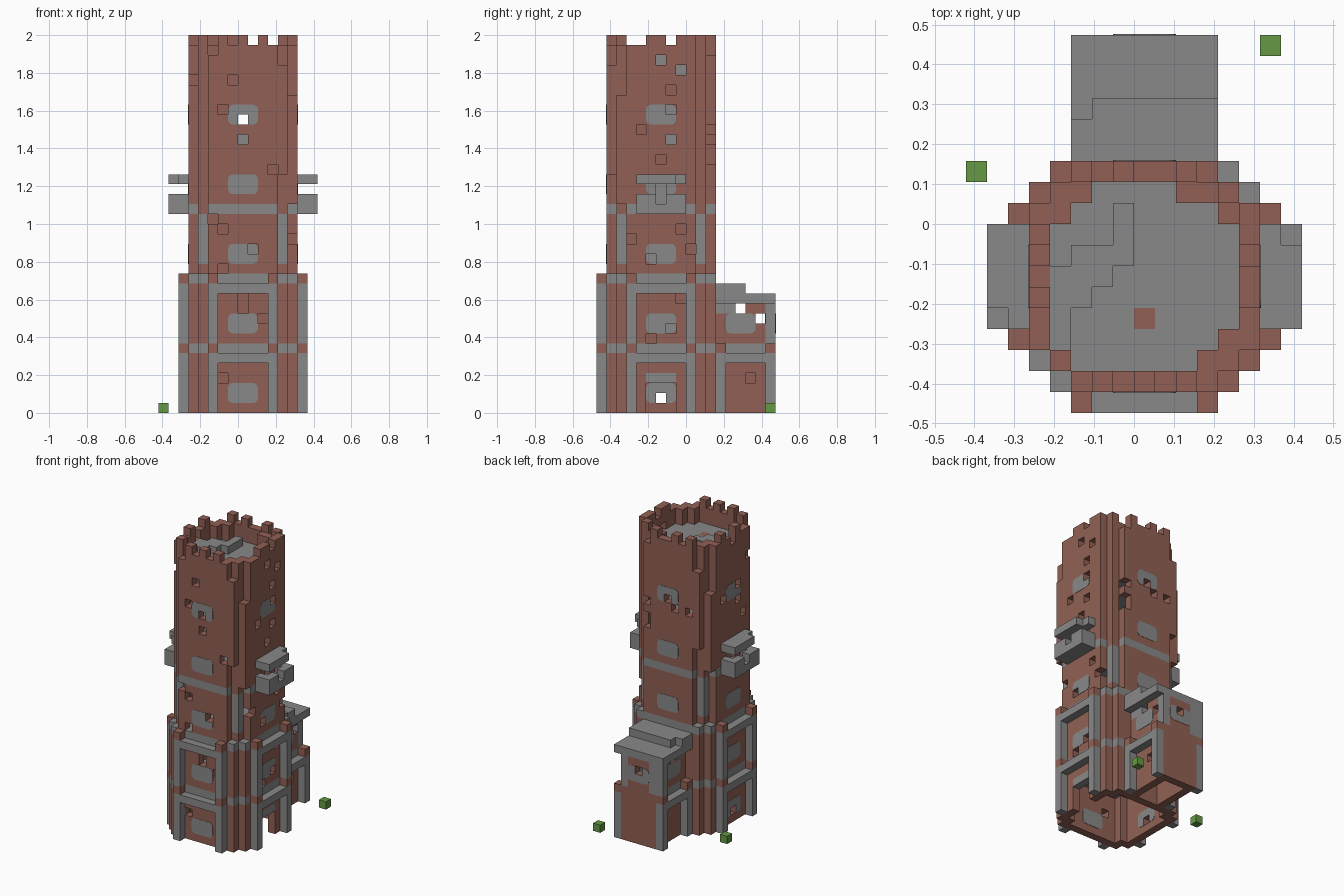
import bpy, bmesh, math, random
from mathutils import Vector

if "Cube" in bpy.data.objects:
    bpy.data.objects.remove(bpy.data.objects["Cube"])
random.seed(4)
V = 2 / 38                      # edge of one building block
GRID = {}                       # (u, w, k) -> (part name, material index)
SIGNS = (-1, 1)


def material(name, colour):
    m = bpy.data.materials.new(name)
    m.use_nodes = True
    m.diffuse_color = (*colour, 1)
    m.node_tree.nodes["Principled BSDF"].inputs["Base Color"].default_value = (*colour, 1)
    return m


BRICK, STONE, LEAF = range(3)
MATS = [material("brick red", (.285, .118, .09)),
        material("stone grey", (.25, .25, .25)),
        material("leaf green", (.128, .315, .056))]


def put(part, mat, us, ws, ks):
    for u in us:
        for w in ws:
            for k in ks:
                GRID[u, w, k] = (part, mat)


def span(a, b):
    return range(a, b + 1)


def on_side(q, s, d):
    """Block s along side q (front, right, back, left) at distance d from the axis."""
    return [(s, -d), (d, s), (s, d), (-d, s)][q]


def put_side(part, mat, q, ss, d, ks):
    for s in ss:
        u, w = on_side(q, s, d)
        put(part, mat, [u], [w], ks)


def origin(u, w, k):
    return Vector(((u + .5) * V, (w - 2.5) * V, (k + .5) * V))


# Floors inside the shaft and the flat roof
for k in (6, 13, 20, 27):
    put("inner_floors", STONE, span(-4, 4), span(-4, 4), [k])
put("roof", STONE, span(-4, 4), span(-4, 4), [34])
put("roof", BRICK, [0], [-2], [34])
ridge = {3: (-1, -1), 2: (-1, -1), 1: (-3, -1), 0: (-4, -2), -1: (-4, -3), -2: (-4, -4), -3: (-4, -4)}
for w, (a, b) in ridge.items():
    put("roof_ridge", STONE, span(a, b), [w], [35])

# Shaft walls with grey string courses
for q in range(4):
    put_side("walls", BRICK, q, span(-3, 3), 5, range(36))
    for k in (6, 13, 20):
        put_side("walls", STONE, q, span(-3, 3), 5, [k])

# Corner columns, with ragged buttresses
for a in SIGNS:
    for b in SIGNS:
        put("corner_columns", BRICK, [4 * a], [4 * b], range(36))
        put("corner_columns", STONE, [4 * a], [4 * b], range(15, 20))
        for u, w in ((4 * a, 5 * b), (5 * a, 4 * b)):
            put("corner_buttresses", BRICK, [u], [w], range(random.choice((13, 14, 14))))
            put("corner_buttresses", STONE, [u], [w], (6, 13))
            if a * b < 0:
                put("upper_buttresses", BRICK, [u], [w],
                    range(random.randint(21, 25), random.randint(31, 35)))

# Post and beam frames around the two lower storeys
for q in (0, 1, 3):
    for s in (-3, 3):
        put_side("frame_posts", STONE, q, [s], 6, range(14))
        put_side("frame_posts", BRICK, q, [s], 6, (6, 13))
    put_side("frame_beams", STONE, q, span(-2, 2), 6, (5, 12))
put_side("door_lintel", STONE, 1, span(-1, 1), 5, [3])

# Battlements: one height per block along each side
crown = ["0212121", "1122122", "2121120", "1120121"]
for q, heights in enumerate(crown):
    for s, h in zip(span(-3, 3), heights):
        put_side("battlements", BRICK, q, [s], 5, range(36, 36 + int(h)))
for a in SIGNS:
    for b in SIGNS:
        put("battlements", BRICK, [4 * a], [4 * b], range(36, 38 if a * b > 0 else 37))
for u, w in ((-3, 4), (2, 4), (3, 4), (-4, 3), (4, 3), (3, -4), (4, -3)):
    put("inner_parapet", BRICK, [u], [w], range(35, 37))

# Balconies on both flanks, each with a canopy and a stone-backed doorway
for a in SIGNS:
    put("balconies", STONE, [6 * a, 7 * a], span(-2, 2), [20])
    put("balconies", STONE, [7 * a], span(-2, 2), [21])
    put("balconies", STONE, [6 * a], (-2, 2), [21])
    put("balcony_canopies", STONE, [6 * a, 7 * a], span(-2, 2), [23])
    put("balcony_doors", STONE, [4 * a], [0], (21, 22))
    for cell in ((7 * a, 2 * a, 23), (7 * a, 0, 21), (5 * a, 0, 21), (5 * a, 0, 22)):
        GRID.pop(cell)

# Rear annex: framed lower storey, recessed upper storey, stepped slab roof
put("annex_floor", STONE, span(-2, 2), span(6, 10), [6])
for a in SIGNS:
    put("annex_walls", BRICK, [2 * a], span(6, 11), range(11))
    put("annex_walls", STONE, [2 * a], span(6, 11), [6])
    put("annex_walls", STONE, [2 * a], [6, 7], [10])
    put("annex_frame", STONE, [3 * a], span(6, 11), [5])
    for w in (6, 11):
        put("annex_frame", STONE, [3 * a], [w], range(6))
        put("annex_frame", BRICK, [3 * a], [w], [6])
put("annex_walls", BRICK, span(-2, 2), [11], range(11))
put("annex_walls", STONE, (-2, 2), [11], range(7, 11))
put("annex_frame", STONE, [-3], [11], range(7, 11))
put("annex_roof", STONE, span(-3, 3), span(6, 11), [11])
put("annex_roof", STONE, span(-3, 3), span(6, 8), [12])
GRID.pop((-3, 8, 12))

# Shrubs
put("shrub_left", LEAF, [-8], [5], [0])
put("shrub_right", LEAF, [6], [11], [0])

# Doorway in the right wall and missing blocks in all walls
holes = {
    0: [(-2, 3), (2, 9), (0, 10), (0, 11), (-2, 14), (1, 16), (-2, 18), (-3, 19), (0, 27),
        (-2, 30), (-1, 33), (0, 29), (3, 24)],
    1: [(0, 25), (0, 35), (-2, 28), (2, 34), (2, 18), (2, 11), (1, 27), (1, 32),
        (1, 30), (1, 8), (3, 16), (-1, 7), (-1, 15), (-3, 17)],
    2: [(0, 29)],
    3: [(0, 1)],
}
holes[1] += [(s, k) for s in span(-1, 1) for k in range(3)]
for q in (2, 3):
    while len(holes[q]) < 6:
        h = (random.randint(-3, 3), random.randint(24, 33))
        if h not in holes[q - 2] and h[1] != 27:
            holes[q].append(h)
for q, side_holes in holes.items():
    for s, k in side_holes:
        GRID.pop((*on_side(q, s, 5), k), None)
for a in SIGNS:
    for w, k in ((8, 10), (10, 9)):
        GRID.pop((2 * a, w, k))
GRID.pop((2, 9, 3))
GRID.pop((0, 11, 9))

# Turn the blocks into one mesh per part, keeping only exposed faces
AXES = [Vector(d) for d in ((1, 0, 0), (0, 1, 0), (0, 0, 1))]


def finish(name, bm):
    bmesh.ops.remove_doubles(bm, verts=bm.verts, dist=1e-5)
    mesh = bpy.data.meshes.new(name)
    bm.to_mesh(mesh)
    bm.free()
    for m in MATS:
        mesh.materials.append(m)
    bpy.context.collection.objects.link(bpy.data.objects.new(name, mesh))


parts = {}
for cell, (part, mat) in GRID.items():
    if part not in parts:
        parts[part] = bmesh.new()
    bm = parts[part]
    centre = origin(*cell)
    for i in range(3):
        for sign in SIGNS:
            n = AXES[i] * sign
            if tuple(int(c + d) for c, d in zip(cell, n)) in GRID:
                continue
            e = AXES[(i + 1) % 3]
            f = n.cross(e)
            ring = [centre + (n + e * p + f * r) * V / 2
                    for p, r in ((-1, -1), (1, -1), (1, 1), (-1, 1))]
            bm.faces.new([bm.verts.new(c) for c in ring]).material_index = mat
for part, bm in parts.items():
    finish(part, bm)


def panel_outline(a, top):
    """Outline of one block of a window panel, rounded at the panel's outer corner."""
    r, points = V / 2, []
    for x, z in ((-1, -1), (1, -1), (1, 1), (-1, 1)):
        if (x, z) == (a, top):
            start = math.atan2(z, x) - math.pi / 4
            points += [(r * math.cos(start + t * math.pi / 8), r * math.sin(start + t * math.pi / 8))
                       for t in range(5)]
        else:
            points.append((x * r, z * r))
    return points


# Window panels: thin rounded stone plates on both wall faces, open where a block is missing
def window(name, q, k0, d=5, mid=0):
    along = Vector((*on_side(q, 1, 0), 0))
    bm = bmesh.new()
    for a, b, sign in ((a, b, s) for a in span(-1, 1) for b in (0, 1) for s in SIGNS):
        cell = (*on_side(q, mid + a, d), k0 + b)
        if cell not in GRID:
            continue
        n = Vector((*on_side(q, 0, sign), 0))
        base = origin(*cell) + n * V / 2
        face = bm.faces.new([bm.verts.new(base + along * x + AXES[2] * z)
                             for x, z in panel_outline(a, 2 * b - 1)])
        moved = bmesh.ops.extrude_face_region(bm, geom=[face])["geom"]
        bmesh.ops.translate(bm, vec=n * .002,
                            verts=[g for g in moved if isinstance(g, bmesh.types.BMVert)])
    bmesh.ops.recalc_face_normals(bm, faces=bm.faces)
    for f in bm.faces:
        f.material_index = STONE
    finish(name, bm)


for q, side in enumerate(("front", "right", "back", "left")):
    for k in (1, 8, 15, 22, 29):
        if (q != 2 or k > 13) and (q, k) != (1, 1):
            window(f"{side}_window_{k}", q, k)
for q, side in ((1, "right"), (3, "left")):
    window(f"annex_{side}_window", q, 8, 2, 8)
window("annex_back_window", 2, 8, 11)
